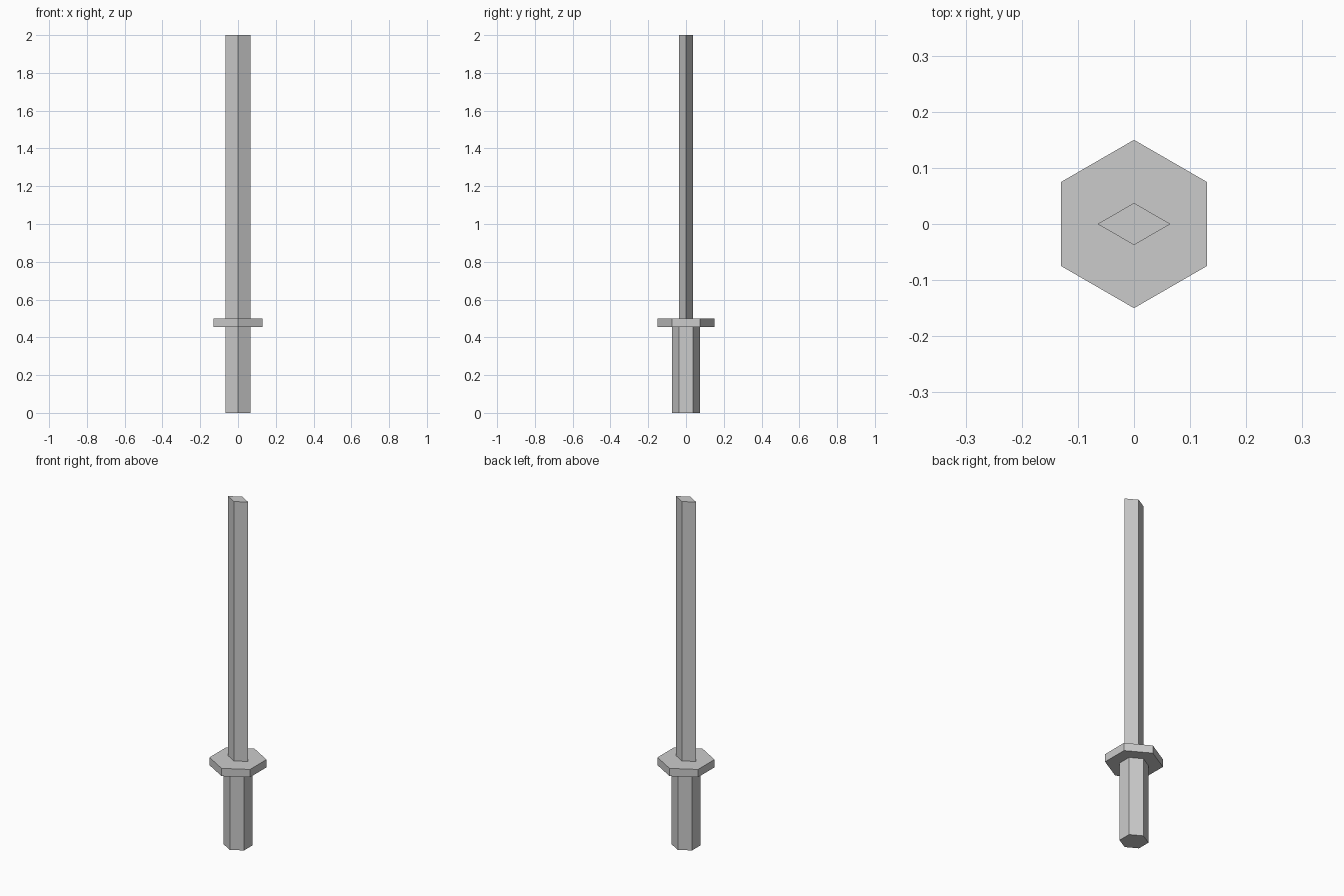
import bpy
import bmesh
from math import cos, sin, pi

cube = bpy.data.objects.get("Cube")
if cube:
    bpy.data.objects.remove(cube, do_unlink=True)

# Single plain grey
grey = bpy.data.materials.new("plain_grey")
grey.use_nodes = True
colour = (0.6, 0.6, 0.6, 1)
grey.diffuse_color = colour
grey.node_tree.nodes["Principled BSDF"].inputs["Base Color"].default_value = colour


def hexagon(radius):
    """Six corners, with one pointing to the front and one to the back."""
    return [(radius * sin(i * pi / 3), -radius * cos(i * pi / 3)) for i in range(6)]


def prism(name, outline, bottom, top):
    """Upright solid with a flat outline."""
    bm = bmesh.new()
    base = bm.faces.new([bm.verts.new((x, y, bottom)) for x, y in outline])
    raised = bmesh.ops.extrude_face_region(bm, geom=[base], use_keep_orig=True)["geom"]
    for v in raised:
        if isinstance(v, bmesh.types.BMVert):
            v.co.z = top
    bmesh.ops.recalc_face_normals(bm, faces=bm.faces)
    mesh = bpy.data.meshes.new(name)
    bm.to_mesh(mesh)
    bm.free()
    mesh.materials.append(grey)
    obj = bpy.data.objects.new(name, mesh)
    bpy.context.collection.objects.link(obj)
    return obj


# Grip and guard are hexagonal, the blade is a diamond as wide as the grip
guard_bottom, guard_top = 0.455, 0.5
half_width, half_depth = 0.065, 0.0375
diamond = [(half_width, 0), (0, half_depth), (-half_width, 0), (0, -half_depth)]

prism("grip", hexagon(0.075), 0, guard_bottom)
prism("guard", hexagon(0.15), guard_bottom, guard_top)
prism("blade", diamond, guard_top, 2)
